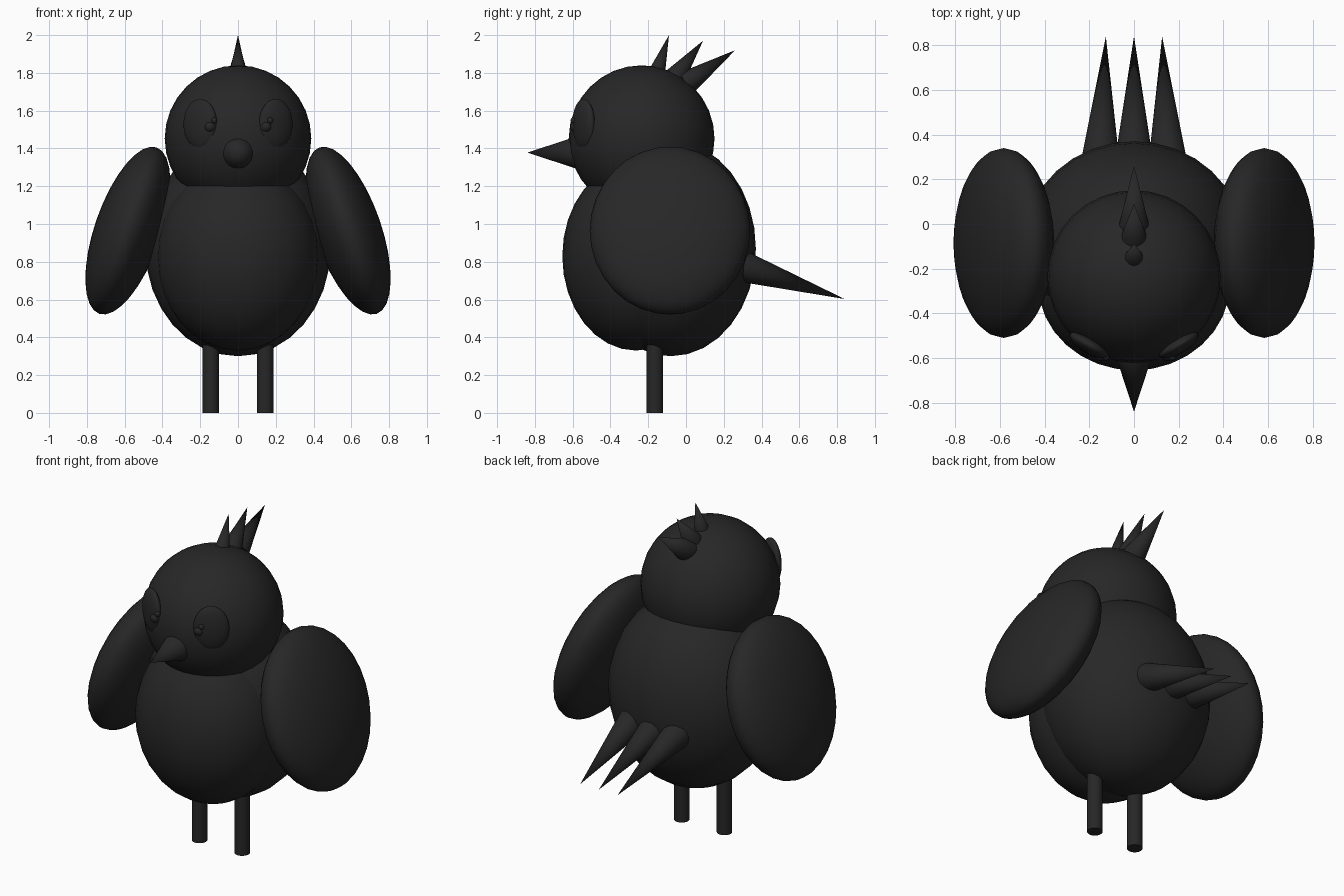
import bpy
from math import radians
from mathutils import Vector

cube = bpy.data.objects.get("Cube")
if cube:
    bpy.data.objects.remove(cube, do_unlink=True)

# One charcoal colour for the whole bird
charcoal = bpy.data.materials.new("charcoal")
charcoal.use_nodes = True
colour = (0.02, 0.02, 0.02, 1)
charcoal.diffuse_color = colour
shader = next(n for n in charcoal.node_tree.nodes if n.type == 'BSDF_PRINCIPLED')
shader.inputs["Base Color"].default_value = colour


def finish(name):
    obj = bpy.context.object
    obj.name = name
    obj.data.materials.append(charcoal)
    bpy.ops.object.shade_smooth_by_angle(angle=radians(40))
    return obj


def ball(name, centre, radii, turn=(0, 0, 0), segments=32, rings=16):
    bpy.ops.mesh.primitive_uv_sphere_add(
        segments=segments, ring_count=rings, radius=1, location=centre,
        rotation=[radians(a) for a in turn])
    bpy.context.object.scale = radii
    return finish(name)


def rod(name, start, end, r1, r2=0):
    """Cone or cylinder running from start to end."""
    start, end = Vector(start), Vector(end)
    axis = end - start
    bpy.ops.mesh.primitive_cone_add(
        vertices=32, radius1=r1, radius2=r2, depth=axis.length,
        location=(start + end) / 2,
        rotation=axis.to_track_quat('Z', 'Y').to_euler())
    return finish(name)


# Body, belly and head
ball("body", (0, -0.08, 0.87), (0.49, 0.45, 0.57))
ball("belly", (0, -0.265, 0.83), (0.43, 0.39, 0.50))
ball("head", (0, -0.235, 1.452), (0.388, 0.386, 0.388))

# Beak
rod("beak", (0, -0.565, 1.378), (0, -0.84, 1.378), 0.09)

# Paired parts
for side, s in (("left", 1), ("right", -1)):
    ball(side + "_wing", (s * 0.583, -0.085, 0.965), (0.176, 0.425, 0.466),
         (0, -19 * s, 0))
    ball(side + "_eye", (s * 0.2, -0.542, 1.53), (0.1, 0.038, 0.132),
         (0, 0, 30 * s))
    ball(side + "_pupil", (s * 0.148, -0.583, 1.515), (0.03, 0.03, 0.03),
         segments=16, rings=8)
    ball(side + "_eye_glint", (s * 0.148 + 0.022, -0.595, 1.548),
         (0.016, 0.016, 0.016), segments=16, rings=8)
    rod(side + "_leg", (s * 0.144, -0.165, 0), (s * 0.144, -0.165, 0.45),
        0.043, 0.043)

# Head crest, front to back
crest = [((-0.155, 1.80), (-0.09, 2.0), 0.045),
         ((-0.06, 1.775), (0.09, 1.97), 0.058),
         ((0.0, 1.745), (0.26, 1.92), 0.066)]
for i, (base, tip, radius) in enumerate(crest, 1):
    rod(f"crest_feather_{i}", (0, *base), (0, *tip), radius)

# Tail feathers
for name, base_x, tip_x in (("left", 0.15, 0.126), ("middle", 0, 0),
                            ("right", -0.15, -0.126)):
    rod(name + "_tail_feather", (base_x, 0.30, 0.775), (tip_x, 0.84, 0.603), 0.083)
